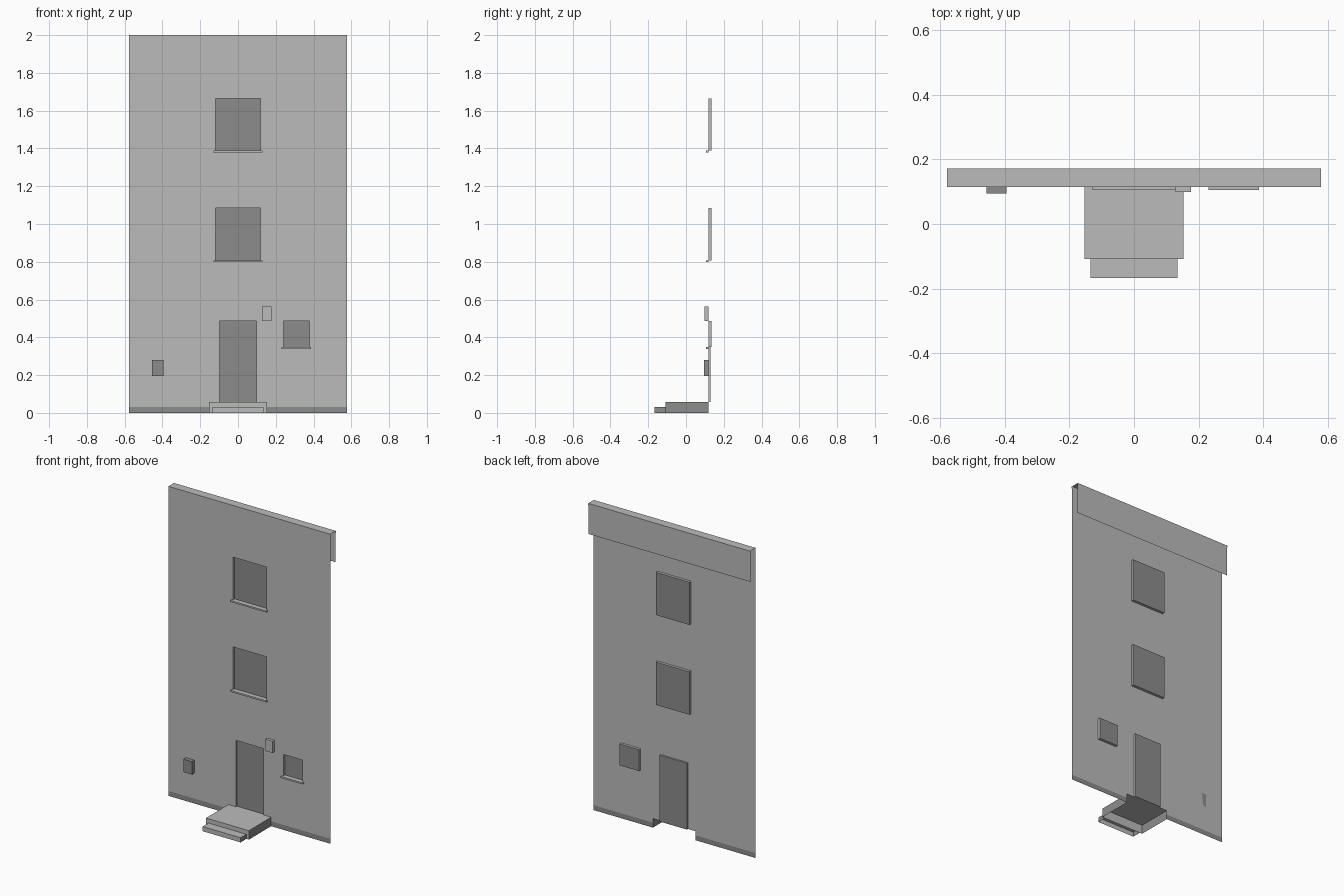
import bpy, bmesh
from mathutils import Vector

if "Cube" in bpy.data.objects:
    bpy.data.objects.remove(bpy.data.objects["Cube"], do_unlink=True)


def material(name, value):
    m = bpy.data.materials.new(name)
    m.use_nodes = True
    colour = (value, value, value, 1)
    m.diffuse_color = colour
    m.node_tree.nodes["Principled BSDF"].inputs["Base Color"].default_value = colour
    return m


MATERIALS = [material("light grey", 0.5), material("dark grey", 0.265)]
LIGHT, DARK = 0, 1


def finish(name, bm):
    mesh = bpy.data.meshes.new(name)
    bm.to_mesh(mesh)
    bm.free()
    for m in MATERIALS:
        mesh.materials.append(m)
    obj = bpy.data.objects.new(name, mesh)
    bpy.context.scene.collection.objects.link(obj)
    return obj


def side_of(face):
    """Name the axis direction a face points to, such as +x."""
    n = face.normal
    axis = max(range(3), key=lambda i: abs(n[i]))
    return ("+" if n[axis] > 0 else "-") + "xyz"[axis]


def box(name, x, y, z, colour=LIGHT, skip=(), dark=()):
    """Box from ranges, with some sides left open or painted dark."""
    bm = bmesh.new()
    bmesh.ops.create_cube(bm, size=1)
    for v in bm.verts:
        v.co = Vector([r[0] if c < 0 else r[1] for c, r in zip(v.co, (x, y, z))])
    bm.normal_update()
    for f in bm.faces:
        f.material_index = DARK if side_of(f) in dark else colour
    gone = [f for f in bm.faces if side_of(f) in skip]
    bmesh.ops.delete(bm, geom=gone, context="FACES")
    return finish(name, bm)


WIDTH, TOP, WALL_Y = 0.578, 2.0, 0.119
PLINTH, PLATFORM = 0.032, 0.058

# Openings: name, x range, z range, depth of the reveal
WINDOWS = [
    ("upper_window", (-0.12, 0.12), (1.388, 1.664), 0.017),
    ("middle_window", (-0.12, 0.12), (0.808, 1.085), 0.017),
    ("small_window", (0.24, 0.378), (0.348, 0.487), 0.017),
]
DOOR = ("door", (-0.098, 0.098), (PLATFORM, 0.487), 0.01)
OPENINGS = WINDOWS + [DOOR]

# Facade sheet with openings, a dark plinth and a gap behind the steps
holes = [(x, z) for _, x, z, _ in OPENINGS] + [((-0.152, 0.152), (0, PLATFORM))]
xs = sorted({-WIDTH, WIDTH} | {v for x, _ in holes for v in x})
zs = sorted({0, PLINTH, TOP} | {v for _, z in holes for v in z})
bm = bmesh.new()
for x0, x1 in zip(xs, xs[1:]):
    for z0, z1 in zip(zs, zs[1:]):
        cx, cz = (x0 + x1) / 2, (z0 + z1) / 2
        if any(x[0] < cx < x[1] and z[0] < cz < z[1] for x, z in holes):
            continue
        corners = ((x0, z0), (x1, z0), (x1, z1), (x0, z1))
        face = bm.faces.new([bm.verts.new((a, WALL_Y, b)) for a, b in corners])
        face.material_index = DARK if cz < PLINTH else LIGHT
bmesh.ops.remove_doubles(bm, verts=bm.verts[:], dist=0.0001)
finish("facade", bm)

# Recessed panes with light reveals
for name, x, z, depth in OPENINGS:
    obj = box(name, x, (WALL_Y, WALL_Y + depth), z, skip=("-y",), dark=("+y",))
    obj.data.flip_normals()

# Window sills
for name, x, z, _ in WINDOWS:
    box(name + "_sill", (x[0] - 0.009, x[1] + 0.009), (0.105, WALL_Y),
        (z[0] - 0.01, z[0]))

# Parapet cap with open ends, and the rear parapet sheet
box("parapet_cap", (-WIDTH, WIDTH), (0.115, 0.172), (TOP - 0.013, TOP),
    skip=("-z", "+x", "-x"))
box("parapet_back", (-WIDTH, WIDTH), (0.164, 0.167), (1.8, TOP - 0.002),
    skip=("-y", "+x", "-x", "+z", "-z"))

# Entrance platform and lower step, hollow underneath
box("platform", (-0.153, 0.153), (-0.108, WALL_Y), (0, PLATFORM),
    skip=("+y", "-z"), dark=("+x", "-x"))
box("lower_step", (-0.135, 0.135), (-0.167, -0.108), (0, 0.03),
    skip=("+y", "-z"), dark=("+x", "-x"))

# Wall boxes
box("letter_box", (-0.456, -0.395), (0.094, WALL_Y), (0.196, 0.28), DARK)
box("door_lamp", (0.128, 0.177), (0.099, WALL_Y), (0.487, 0.562))
